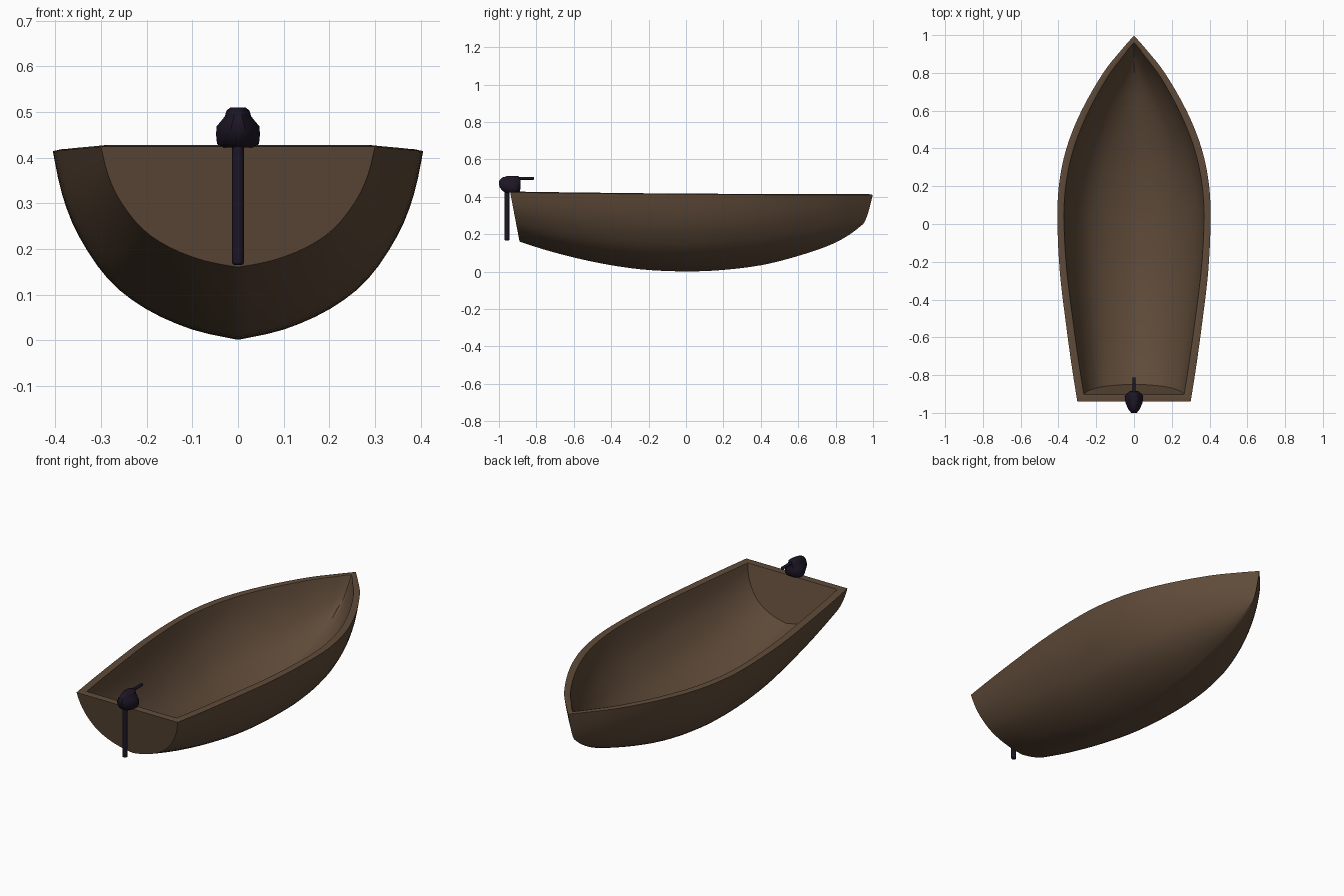
import bpy, bmesh, math

if "Cube" in bpy.data.objects:
    bpy.data.objects.remove(bpy.data.objects["Cube"])


def material(name, rgb):
    m = bpy.data.materials.new(name)
    m.diffuse_color = (*rgb, 1)
    m.use_nodes = True
    m.node_tree.nodes["Principled BSDF"].inputs["Base Color"].default_value = m.diffuse_color
    return m


BROWN = material("brown_wood", (0.115, 0.070, 0.041))
DARK = material("dark_metal", (0.012, 0.008, 0.018))


def finish(bm, name, mat, angle):
    bmesh.ops.remove_doubles(bm, verts=bm.verts, dist=0.0004)
    bmesh.ops.recalc_face_normals(bm, faces=bm.faces)
    me = bpy.data.meshes.new(name)
    bm.to_mesh(me)
    bm.free()
    me.materials.append(mat)
    ob = bpy.data.objects.new(name, me)
    bpy.context.collection.objects.link(ob)
    bpy.ops.object.select_all(action='DESELECT')
    ob.select_set(True)
    bpy.context.view_layer.objects.active = ob
    bpy.ops.object.shade_smooth_by_angle(angle=math.radians(angle))
    return ob


def spline(pts, steps):
    """Catmull-Rom through tuples of any length."""
    out = []
    for i in range(len(pts) - 1):
        a, b, c, d = pts[max(i - 1, 0)], pts[i], pts[i + 1], pts[min(i + 2, len(pts) - 1)]
        for s in range(steps):
            t = s / steps
            out.append(tuple(0.5 * (2 * q + (r - p) * t + (2 * p - 5 * q + 4 * r - u) * t * t
                             + (3 * q - p - 3 * r + u) * t ** 3)
                             for p, q, r, u in zip(a, b, c, d)))
    out.append(pts[-1])
    return out


# hull stations: sheer y, keel y, half breadth, keel z, sheer z
STATIONS = [
    (-0.94, -0.89, 0.300, 0.160, 0.424), (-0.75, -0.71, 0.330, 0.104, 0.421),
    (-0.50, -0.48, 0.364, 0.049, 0.418), (-0.25, -0.24, 0.393, 0.012, 0.415),
    (0.00, 0.00, 0.405, 0.001, 0.414), (0.20, 0.20, 0.398, 0.009, 0.412),
    (0.40, 0.40, 0.358, 0.034, 0.411), (0.60, 0.58, 0.278, 0.078, 0.410),
    (0.80, 0.76, 0.163, 0.138, 0.410), (0.92, 0.87, 0.068, 0.195, 0.410),
    (0.998, 0.94, 0.000, 0.250, 0.410)]
# normalised half section, keel to sheer
SECTION = spline([(0, 0), (0.25, 0.055), (0.5, 0.165), (0.70, 0.32),
                  (0.86, 0.55), (0.95, 0.77), (1, 1)], 3)
OUTER = spline(STATIONS, 4)


def shrink(st, wall=0.034):
    """Inner skin station: slide inside the transom and stem, narrow, raise the keel."""
    ys, yk, b, zk, zs = st
    f = (ys + 0.94) / 1.938
    k = 1 - wall / 0.405 if b > wall else 1
    return (-0.902 + f * 1.862, -0.848 + f * 1.70, b * (k - 0.03 * abs(2 * f - 1)), zk + 0.032, zs)


def loft(bm, stations):
    rows = []
    for ys, yk, b, zk, zs in stations:
        e = 1.0 if ys < 0 else 1 - 0.4 * ys
        half = [(b * x, yk + (ys - yk) * h ** e if h > 0 else yk, zk + (zs - zk) * h)
                for x, h in SECTION]
        full = [(-x, y, z) for x, y, z in half[:0:-1]] + half
        rows.append([bm.verts.new(p) for p in full])
    for r, q in zip(rows, rows[1:]):
        for i in range(len(r) - 1):
            bm.faces.new((r[i], r[i + 1], q[i + 1], q[i]))
    bm.faces.new(rows[0])
    return rows


# hull: outer skin, inner skin, crowned rim joining them
bm = bmesh.new()
out = loft(bm, OUTER)
inn = loft(bm, [shrink(s) for s in OUTER])
edge_o = [r[0] for r in out] + [r[-1] for r in out[::-1]]
edge_i = [r[0] for r in inn] + [r[-1] for r in inn[::-1]]
edge_m = []
for a, b in zip(edge_o, edge_i):
    p = (a.co + b.co) / 2
    p.z += 0.004
    edge_m.append(bm.verts.new(p))
n = len(edge_o)
for a, b in ((edge_o, edge_m), (edge_m, edge_i)):
    for i in range(n):
        j = (i + 1) % n
        bm.faces.new((a[i], a[j], b[j], b[i]))
finish(bm, "hull", BROWN, 40)

# motor head: stacked plan outlines (z, half width, rear y, front y)
LAYERS = [(0.422, 0.036, -0.965, -0.900), (0.430, 0.046, -0.980, -0.888),
          (0.450, 0.048, -0.996, -0.884), (0.468, 0.047, -1.000, -0.884),
          (0.480, 0.037, -1.000, -0.885), (0.490, 0.029, -0.996, -0.886),
          (0.503, 0.025, -0.982, -0.888), (0.510, 0.016, -0.960, -0.896)]
PLAN = [(0, 0.3), (0.12, 0.58), (0.4, 0.9), (0.6, 1), (0.82, 0.95), (1, 0.45)]
bm = bmesh.new()
rings = []
for z, w, y0, y1 in LAYERS:
    side = [(w * k, y0 + (y1 - y0) * t, z) for t, k in PLAN]
    rings.append([bm.verts.new(p) for p in side + [(-x, y, z) for x, y, z in side[::-1]]])
for r, q in zip(rings, rings[1:]):
    for i in range(len(r)):
        j = (i + 1) % len(r)
        bm.faces.new((r[i], r[j], q[j], q[i]))
bm.faces.new(rings[0])
bm.faces.new(rings[-1])
finish(bm, "motor_head", DARK, 45)


def rod(name, radius, length, loc, rot=(0, 0, 0)):
    bpy.ops.mesh.primitive_cylinder_add(vertices=16, radius=radius, depth=length,
                                        location=loc, rotation=rot)
    ob = bpy.context.object
    ob.name = name
    ob.data.materials.append(DARK)
    bev = ob.modifiers.new("round", 'BEVEL')
    bev.width, bev.segments = radius * 0.4, 2
    bpy.ops.object.shade_smooth_by_angle(angle=math.radians(40))


# drive shaft and tiller handle
rod("motor_shaft", 0.013, 0.275, (0, -0.957, 0.3025))
rod("tiller_handle", 0.008, 0.10, (0, -0.862, 0.499), (math.radians(90), 0, 0))
